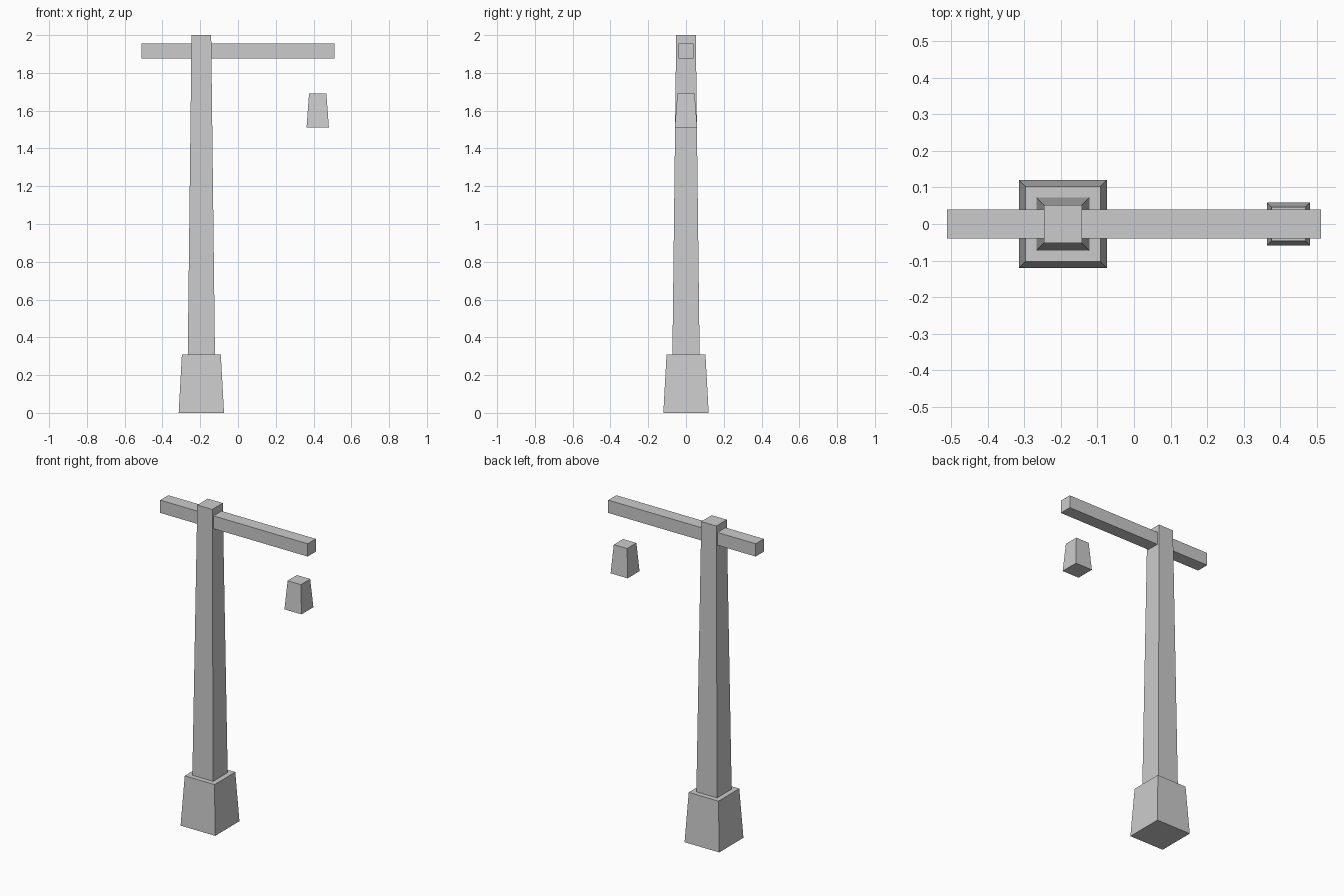
import bpy, bmesh
from mathutils import Matrix

if "Cube" in bpy.data.objects:
    bpy.data.objects.remove(bpy.data.objects["Cube"])


def tapered_box(name, x, z0, z1, bottom, top):
    """Box from z0 to z1 with (half x, half y) sizes at the bottom and top."""
    bm = bmesh.new()
    bmesh.ops.create_cube(bm, size=2, matrix=Matrix.Identity(4))
    for v in bm.verts:
        hx, hy = top if v.co.z > 0 else bottom
        v.co.x *= hx
        v.co.y *= hy
        v.co.z = z1 - z0 if v.co.z > 0 else 0
    mesh = bpy.data.meshes.new(name)
    bm.to_mesh(mesh)
    bm.free()
    obj = bpy.data.objects.new(name, mesh)
    obj.location = (x, 0, z0)
    bpy.context.collection.objects.link(obj)
    return obj


POST_X = -0.194

# Footing and tapered post
tapered_box("base", POST_X, 0, 0.31, (0.12, 0.12), (0.103, 0.103))
tapered_box("post", POST_X, 0.31, 2.0, (0.072, 0.072), (0.052, 0.052))

# Crossbeam through the post
tapered_box("crossbeam", 0, 1.875, 1.955, (0.511, 0.04), (0.511, 0.04))

# Hanging lantern below the long arm
tapered_box("lantern", 0.422, 1.512, 1.69, (0.059, 0.059), (0.046, 0.046))
